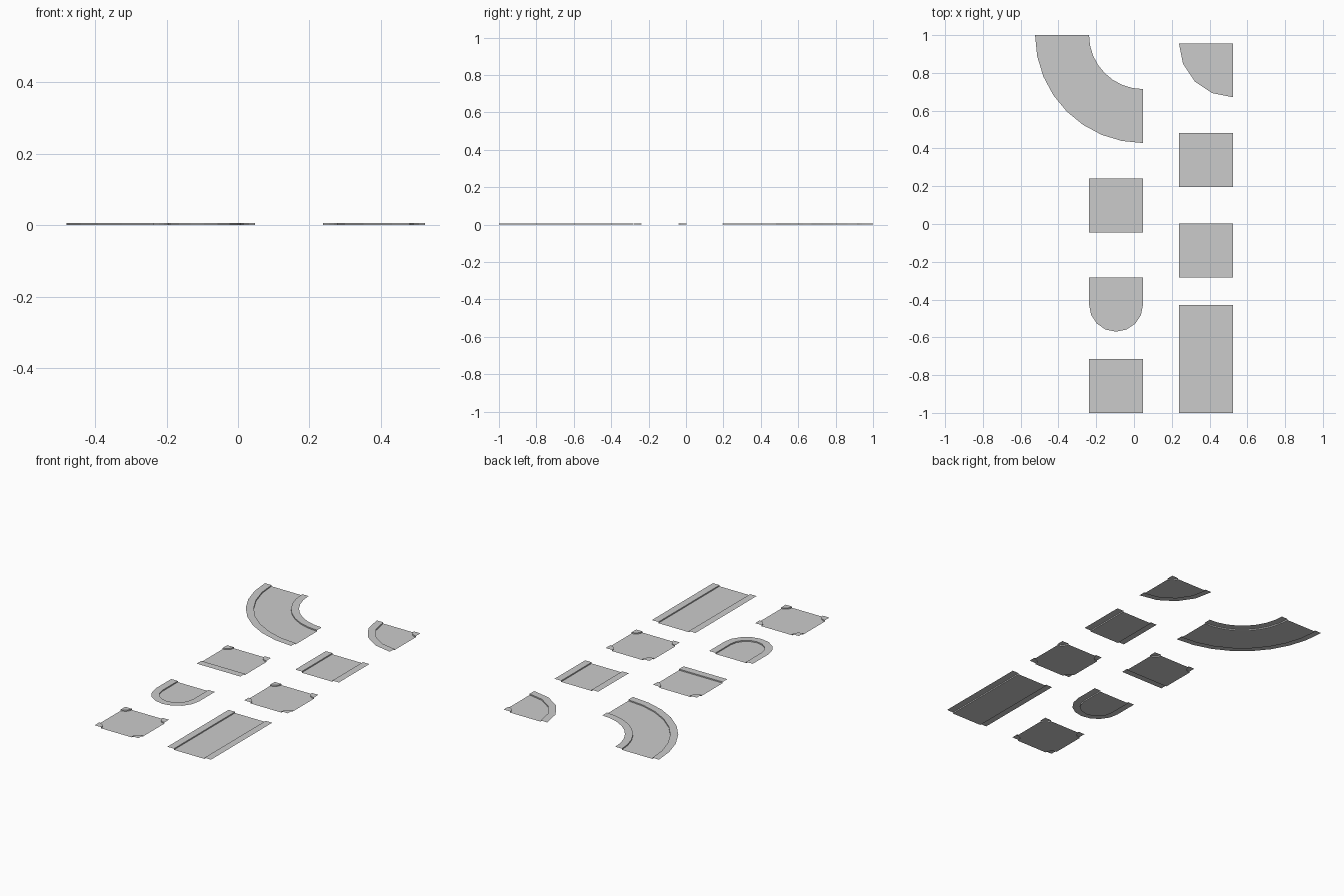
import bpy, bmesh
from math import sin, cos, pi

if "Cube" in bpy.data.objects:
    bpy.data.objects.remove(bpy.data.objects["Cube"])

T = 2 / 7          # tile size
W = 0.0428         # pavement width
H = 0.007          # kerb height
XL, XR = -0.238, 0.238   # left edges of the two columns

# Cross-section across a road: pavement, kerb, road, kerb, pavement
SECTION = [(0, H), (W, H), (W, 0), (T - W, 0), (T - W, H), (T, H)]


def loft(bm, rows):
    """Skin quads between successive rows of points."""
    grid = [[bm.verts.new(p) for p in row] for row in rows]
    for a, b in zip(grid, grid[1:]):
        for i in range(len(a) - 1):
            bm.faces.new((a[i], a[i + 1], b[i + 1], b[i]))


def ngon(bm, pts, z):
    bm.faces.new([bm.verts.new((x, y, z)) for x, y in pts])


def finish(bm, name, x, y):
    """Weld the sheet, face it upwards and place its lower left corner."""
    bmesh.ops.remove_doubles(bm, verts=bm.verts, dist=1e-5)
    bmesh.ops.recalc_face_normals(bm, faces=bm.faces)
    if sum(f.normal.z * f.calc_area() for f in bm.faces) < 0:
        bmesh.ops.reverse_faces(bm, faces=bm.faces)
    me = bpy.data.meshes.new(name)
    bm.to_mesh(me)
    bm.free()
    ob = bpy.data.objects.new(name, me)
    ob.location = (x, y, 0)
    bpy.context.collection.objects.link(ob)


def arc(cx, cy, r, a0, a1, n):
    return [(cx + r * cos(a0 + (a1 - a0) * i / n),
             cy + r * sin(a0 + (a1 - a0) * i / n)) for i in range(n + 1)]


def straight(name, x, y, length):
    bm = bmesh.new()
    loft(bm, [[(u, v, z) for u, z in SECTION] for v in (0, length)])
    finish(bm, name, x, y)


def bend(name, x, y, inner, n):
    """Road section spun a quarter turn about the upper right corner."""
    bm = bmesh.new()
    c = inner + T
    rows = []
    for i in range(n + 1):
        a = pi + pi / 2 * i / n
        rows.append([(c + (inner + u) * cos(a), c + (inner + u) * sin(a), z)
                     for u, z in SECTION])
    loft(bm, rows)
    finish(bm, name, x, y)


def junction(name, x, y, closed_side=False):
    """Crossing with rounded pavement corners; optionally one closed side."""
    bm = bmesh.new()
    corners = [(0, 0, pi / 2), (T, 0, pi), (T, T, 1.5 * pi), (0, T, 2 * pi)]
    outline = []
    if closed_side:
        corners = corners[2:]
        outline = [(0, W), (T, W)]
        loft(bm, [[(u, 0, H), (u, W, H), (u, W, 0)] for u in (0, T)])
    for cx, cy, a in corners:
        curve = arc(cx, cy, W, a, a - pi / 2, 4)
        outline += curve
        ngon(bm, [(cx, cy)] + curve, H)
        loft(bm, [[(u, v, 0), (u, v, H)] for u, v in curve])
    ngon(bm, outline, 0)
    finish(bm, name, x, y)


def dead_end(name, x, y):
    """Rounded end with pavement all round the closed side."""
    bm = bmesh.new()
    R = T / 2

    def path(r):
        return [(R - r, T)] + arc(R, R, r, pi, 2 * pi, 8) + [(R + r, T)]
    outer, inner = path(R), path(R - W)
    loft(bm, [[(*o, H), (*i, H), (*i, 0)] for o, i in zip(outer, inner)])
    ngon(bm, inner, 0)
    finish(bm, name, x, y)


# Left column
bend("road_wide_bend", XL - T, 1 - 2 * T, T, 8)
junction("road_t_junction", XL, -0.046, True)
dead_end("road_dead_end", XL, -0.284 - T)
junction("road_crossing_a", XL, -1)

# Right column
bend("road_tight_bend", XR, 0.671, 0, 4)
straight("road_straight", XR, 0.195, T)
junction("road_crossing_b", XR, -0.282)
straight("road_straight_long", XR, -1, 2 * T)
